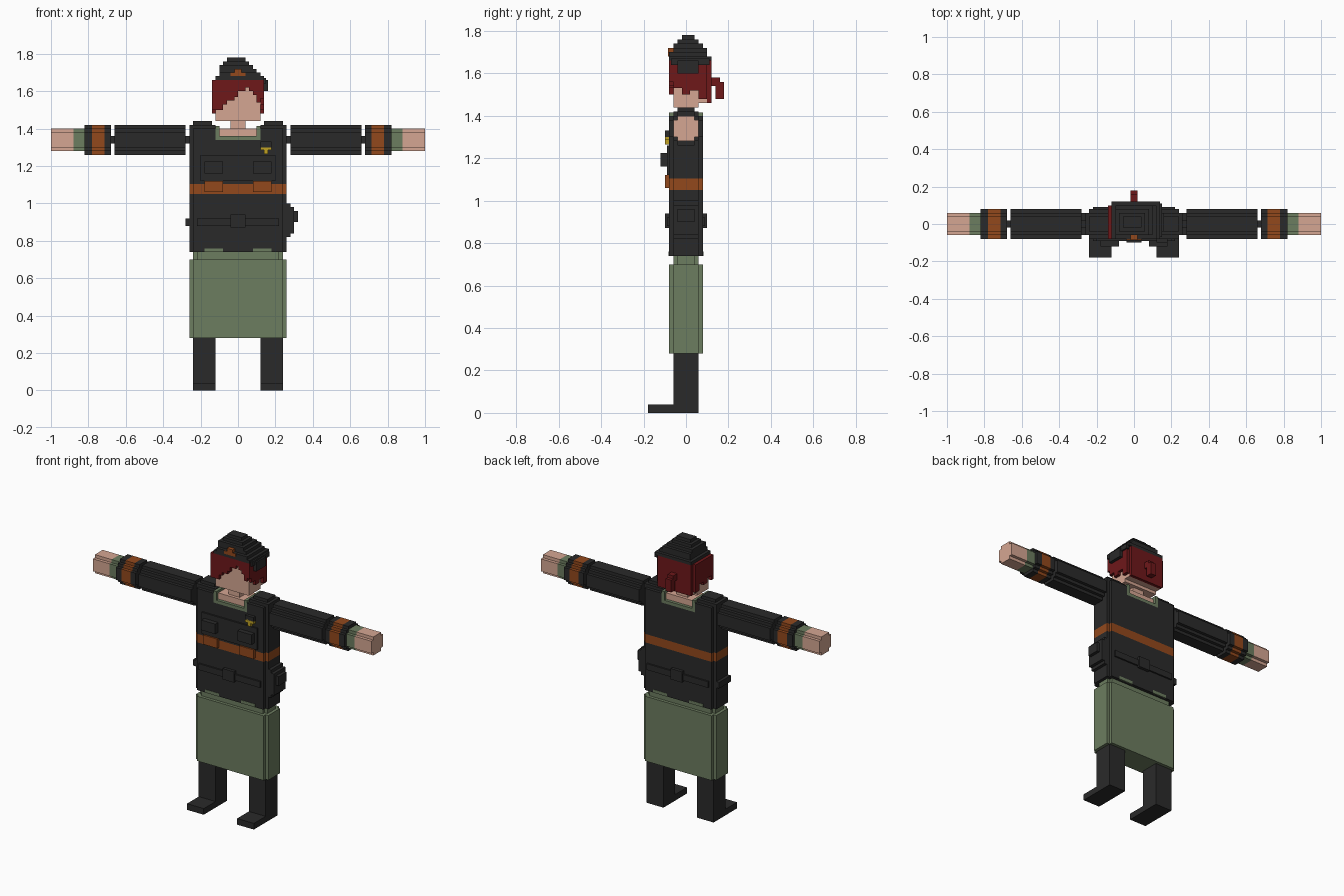
import bpy, bmesh
from mathutils import Vector

V = 0.02  # block size


def material(name, rgb):
    m = bpy.data.materials.new(name)
    m.diffuse_color = (*[(c / 255) ** 2.2 for c in rgb], 1)
    return m


BLACK = material("charcoal cloth", (46, 46, 46))
GREEN = material("sage cloth", (108, 124, 96))
ORANGE = material("rust stripe", (145, 74, 34))
SKIN = material("skin", (212, 165, 145))
RED = material("dark red hair", (110, 30, 32))
GOLD = material("gold badge", (190, 160, 40))


def finish(name, bm, mat):
    bmesh.ops.recalc_face_normals(bm, faces=bm.faces)
    me = bpy.data.meshes.new(name)
    bm.to_mesh(me)
    bm.free()
    me.materials.append(mat)
    ob = bpy.data.objects.new(name, me)
    bpy.context.collection.objects.link(ob)


def boxes(name, mat, *items):
    """Blocks given as x0, x1, y0, y1, z0, z1."""
    bm = bmesh.new()
    for x0, x1, y0, y1, z0, z1 in items:
        vs = bmesh.ops.create_cube(bm, size=1)["verts"]
        for v in vs:
            v.co = Vector(((x0 + x1) / 2 + v.co.x * (x1 - x0),
                           (y0 + y1) / 2 + v.co.y * (y1 - y0),
                           (z0 + z1) / 2 + v.co.z * (z1 - z0)))
    finish(name, bm, mat)


def stepped(name, mat, axis, a, b, hu, hv, n=1, centre=0.0):
    """Prism from a to b whose corners are cut in n stair steps."""
    quarter = []
    for i in range(n + 1):
        quarter.append((hu - i * V, hv - (n - i) * V))
        if i < n:
            quarter.append((hu - (i + 1) * V, hv - (n - i) * V))
    rev = quarter[::-1]
    outline = (quarter + [(-u, v) for u, v in rev]
               + [(-u, -v) for u, v in quarter] + [(u, -v) for u, v in rev])
    bm = bmesh.new()
    if axis == "z":
        pts, move = [(u, v, a) for u, v in outline], (0, 0, b - a)
    else:
        pts, move = [(a, u, centre + v) for u, v in outline], (b - a, 0, 0)
    face = bm.faces.new([bm.verts.new(p) for p in pts])
    ext = bmesh.ops.extrude_face_region(bm, geom=[face], use_keep_orig=True)
    bmesh.ops.translate(bm, vec=move, verts=[
        g for g in ext["geom"] if isinstance(g, bmesh.types.BMVert)])
    finish(name, bm, mat)


def span(s, a, b):
    return (a, b) if s > 0 else (-b, -a)


# Skirt
stepped("skirt", GREEN, "z", 0.28, 0.70, 0.26, 0.08)
stepped("skirt_waist", GREEN, "z", 0.70, 0.745, 0.24, 0.06)

# Torso in three bands
stepped("vest_lower", BLACK, "z", 0.74, 1.05, 0.26, 0.08)
stepped("vest_stripe", ORANGE, "z", 1.05, 1.105, 0.26, 0.08)
stepped("vest_upper", BLACK, "z", 1.105, 1.34, 0.26, 0.08)

# Belt and hip pouch
boxes("belt", BLACK, (-0.22, 0.22, -0.09, 0.09, 0.88, 0.92),
      (-0.28, 0.27, -0.06, 0.06, 0.88, 0.92),
      (-0.04, 0.04, -0.10, 0.10, 0.87, 0.94))
boxes("hip_pouch", BLACK, (0.25, 0.28, -0.06, 0.06, 0.82, 1.00),
      (0.28, 0.30, -0.06, 0.06, 0.84, 0.98),
      (0.30, 0.32, -0.04, 0.04, 0.90, 0.96))

# Chest plate, collar and exposed neck
boxes("chest_plate", BLACK, (-0.20, 0.20, -0.09, -0.07, 1.12, 1.26))
boxes("upper_chest", SKIN, (-0.10, 0.10, -0.06, 0.06, 1.33, 1.40))
boxes("neck", SKIN, (-0.04, 0.04, -0.04, 0.04, 1.39, 1.45))
boxes("collar", GREEN, *[
    (-0.10, 0.10, *span(t, 0.06, 0.08), 1.34, 1.36) for t in (1, -1)], *[
    (*span(t, 0.10, 0.12), -0.08, 0.08, 1.34, 1.415) for t in (1, -1)])

for s, side in ((1, "left"), (-1, "right")):
    # Legs and feet
    boxes(side + "_leg", BLACK, (*span(s, 0.12, 0.24), -0.06, 0.06, 0, 0.30),
          (*span(s, 0.12, 0.24), -0.18, -0.06, 0, 0.04))
    # Vest shoulders
    boxes(side + "_shoulder", BLACK,
          (*span(s, 0.12, 0.24), -0.08, 0.08, 1.34, 1.40),
          (*span(s, 0.24, 0.26), -0.06, 0.06, 1.34, 1.40),
          (*span(s, 0.12, 0.26), -0.06, 0.06, 1.40, 1.42),
          (*span(s, 0.14, 0.24), -0.04, 0.04, 1.42, 1.44))
    # Chest pockets, stripe tabs and hem notches
    boxes(side + "_pocket", BLACK,
          (*span(s, 0.08, 0.18), -0.12, -0.09, 1.16, 1.225))
    boxes(side + "_stripe_tab", ORANGE,
          (*span(s, 0.08, 0.18), -0.10, -0.08, 1.06, 1.12))
    boxes(side + "_hem_notch", GREEN, *[
        (*span(s, 0.08, 0.18), *span(t, 0.075, 0.082), 0.74, 0.76)
        for t in (1, -1)])
    # Arm from shoulder to hand
    boxes(side + "_arm_joint", BLACK, *[
        (*span(s, a, b), -0.02, 0.02, 1.32, 1.36)
        for a, b in ((0.25, 0.29), (0.65, 0.69))])
    for part, mat, a, b, h, n in (
            ("sleeve", BLACK, 0.28, 0.66, 0.08, 2),
            ("cuff_inner", BLACK, 0.68, 0.715, 0.08, 2),
            ("cuff_stripe", ORANGE, 0.715, 0.78, 0.08, 2),
            ("cuff_outer", BLACK, 0.78, 0.82, 0.08, 2),
            ("undersleeve", GREEN, 0.82, 0.88, 0.06, 1),
            ("hand", SKIN, 0.88, 1.00, 0.06, 1)):
        stepped(side + "_" + part, mat, "x", s * a, s * b, h, h, n, 1.34)

# Badge on the chest
boxes("badge_backing", BLACK, (0.12, 0.18, -0.10, -0.08, 1.30, 1.33))
boxes("badge", GOLD, (0.12, 0.18, -0.10, -0.08, 1.285, 1.305),
      (0.14, 0.16, -0.10, -0.08, 1.265, 1.285))

# Head
boxes("head", SKIN, (-0.12, 0.12, -0.06, 0.10, 1.46, 1.66),
      (-0.12, 0.12, -0.06, 0.06, 1.44, 1.46))

# Hair: fringe, sides, back and ponytail
fringe = [(-.14, -.12, 1.50), (-.12, -.08, 1.50), (-.08, -.06, 1.53),
          (-.06, -.02, 1.55), (-.02, .00, 1.57), (.00, .04, 1.60),
          (.04, .06, 1.62), (.06, .08, 1.60), (.08, .10, 1.58),
          (.10, .12, 1.54), (.12, .14, 1.56)]
boxes("fringe", RED, *[(a, b, -0.08, -0.06, z, 1.66) for a, b, z in fringe])
boxes("hair_sides", RED, *[
    (*span(s, 0.12, 0.14), y, y + 0.04, z, 1.66) for s in (1, -1)
    for y, z in ((-0.06, 1.53), (-0.02, 1.50), (0.02, 1.52), (0.06, 1.48))])
boxes("hair_back", RED, (-0.12, 0.12, 0.10, 0.12, 1.46, 1.66))
boxes("ponytail", RED, (-0.02, 0.02, 0.12, 0.16, 1.54, 1.58),
      (-0.02, 0.02, 0.14, 0.18, 1.48, 1.56))

# Beret with a drooping side
boxes("beret", BLACK,
      (-0.12, 0.14, -0.08, 0.12, 1.66, 1.68),
      (-0.10, 0.12, -0.08, 0.10, 1.68, 1.70),
      (-0.10, 0.10, -0.06, 0.10, 1.70, 1.72),
      (-0.10, 0.08, -0.06, 0.08, 1.72, 1.74),
      (-0.08, 0.06, -0.04, 0.06, 1.74, 1.76),
      (-0.06, 0.04, -0.02, 0.04, 1.76, 1.78),
      (0.13, 0.15, -0.07, 0.11, 1.64, 1.67),
      (0.14, 0.16, -0.04, 0.06, 1.60, 1.66))
boxes("beret_emblem", ORANGE, (-0.04, 0.04, -0.085, -0.07, 1.68, 1.70),
      (-0.02, 0.02, -0.085, -0.05, 1.70, 1.72))
